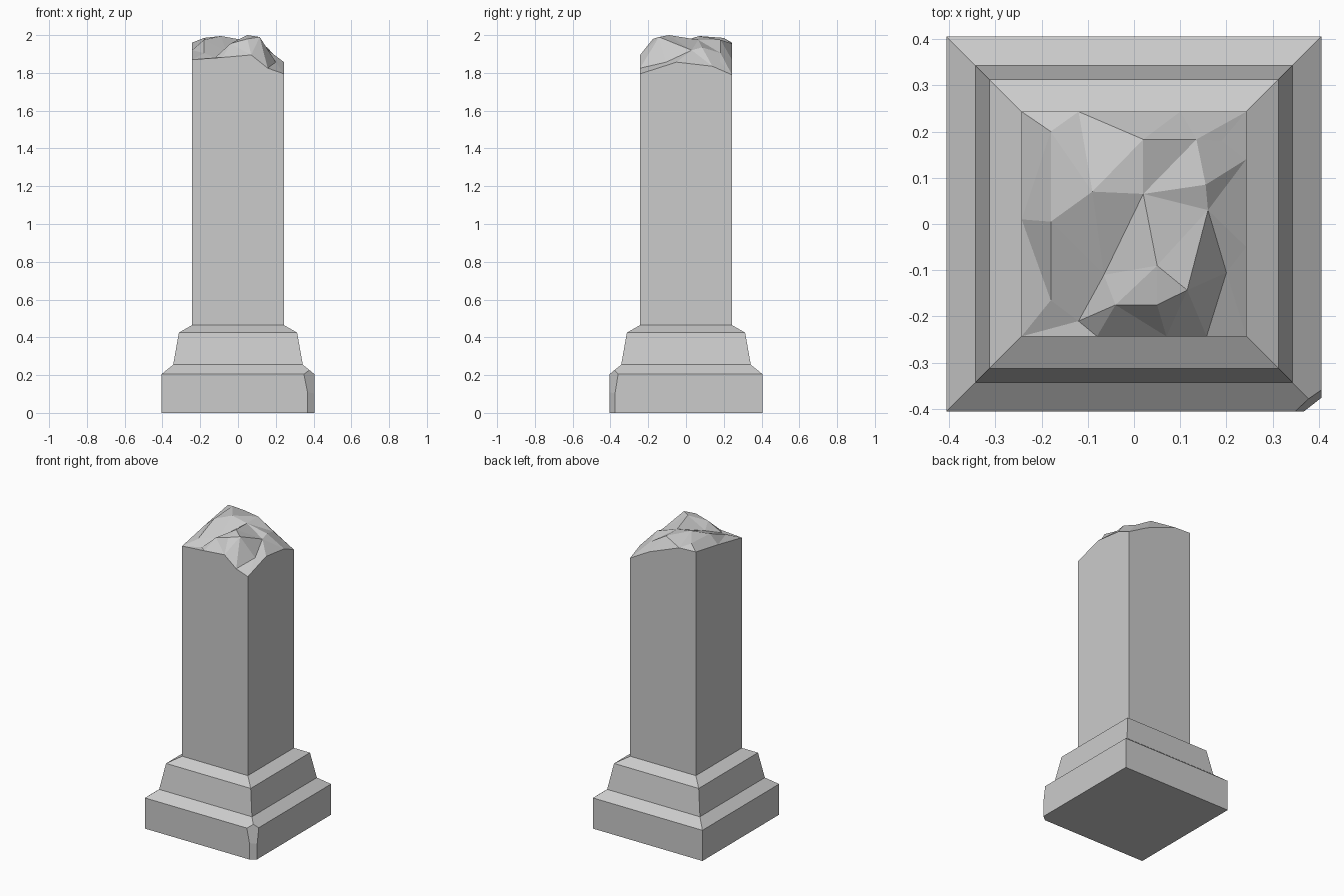
import bpy, bmesh
from mathutils import Vector
from mathutils.geometry import delaunay_2d_cdt

if "Cube" in bpy.data.objects:
    bpy.data.objects.remove(bpy.data.objects["Cube"])


def finish(name, bm):
    bmesh.ops.recalc_face_normals(bm, faces=bm.faces[:])
    me = bpy.data.meshes.new(name)
    bm.to_mesh(me)
    bm.free()
    ob = bpy.data.objects.new(name, me)
    bpy.context.collection.objects.link(ob)


# Stepped base: square rings of (half width, height)
bm = bmesh.new()
rings = []
for h, z in [(.405, 0), (.405, .205), (.343, .255), (.313, .425), (.243, .465)]:
    rings.append([bm.verts.new((x * h, y * h, z))
                  for x, y in ((-1, -1), (1, -1), (1, 1), (-1, 1))])
for a, b in zip(rings, rings[1:]):
    for i in range(4):
        j = (i + 1) % 4
        bm.faces.new((a[i], a[j], b[j], b[i]))
bm.faces.new(rings[0])
bm.faces.new(rings[-1])

# Chipped front right corner of the base
chips = [((.368, -.405, 0), (.405, -.376, 0), (.368, -.405, .2)),
         ((.350, -.405, .2), (.405, -.360, .2), (.370, -.405, .10))]
for tri in chips:
    p, q, r = map(Vector, tri)
    n = (q - p).cross(r - p).normalized()
    if n.x < 0:
        n = -n
    cut = bmesh.ops.bisect_plane(bm, geom=bm.verts[:] + bm.edges[:] + bm.faces[:],
                                 plane_co=p, plane_no=n, clear_outer=True)
    edges = [e for e in cut["geom_cut"] if isinstance(e, bmesh.types.BMEdge)]
    bmesh.ops.edgeloop_fill(bm, edges=edges)
finish("stepped_base", bm)

# Broken top: rim points anticlockwise from front left, then inner points
s = .243
rim = [(-s, -s, 1.87), (-.08, -s, 1.882), (.07, -s, 1.895), (.157, -s, 1.825),
       (s, -s, 1.795), (s, -.05, 1.857), (s, .14, 1.835),
       (s, s, 1.79), (.10, s, 1.87), (-.12, s, 1.955),
       (-s, s, 1.96), (-s, .01, 1.92)]
inner = dict(A=(-.18, .20, 1.985), B=(.02, .183, 1.975), C=(.135, .183, 1.905),
             D=(.19, .18, 1.86), E=(.155, .085, 1.935), F=(.16, .03, 1.92),
             G=(.02, .065, 1.975), H=(-.09, .07, 1.995), I=(-.18, .005, 1.975),
             J=(-.18, -.165, 1.905), K=(-.12, -.21, 1.882), L=(-.065, -.11, 1.92),
             M=(.05, -.09, 2.0), N=(-.04, -.175, 1.955), O=(.05, -.175, 1.98),
             P=(.115, -.143, 1.99), Q=(.20, -.105, 1.857))
pts = rim + list(inner.values())
n_rim = len(rim)
idx = {k: n_rim + i for i, k in enumerate(inner)}
creases = [(i, (i + 1) % n_rim) for i in range(n_rim)]
for path in ("GHIJKLG", "KNOPFECB", "NMG", "OMP", "LN", "FQ", "CD", "ED"):
    creases += [(idx[a], idx[b]) for a, b in zip(path, path[1:])]
creases += [(idx[k], i) for k, i in (("K", 0), ("J", 0), ("K", 1), ("N", 1), ("P", 3),
                                     ("Q", 3), ("Q", 5), ("C", 7), ("D", 7))]
flat = [Vector(p[:2]) for p in pts]
_, _, faces, orig, _, _ = delaunay_2d_cdt(flat, creases, [], 1, 1e-5)

# Square shaft up to the broken top
bm = bmesh.new()
top = [bm.verts.new(pts[o[0]]) for o in orig]
for f in faces:
    bm.faces.new([top[i] for i in f])
by_index = {o[0]: v for o, v in zip(orig, top)}
corners = [0, 4, 7, 10, 12]
foot = [bm.verts.new((pts[c][0], pts[c][1], .465)) for c in corners[:4]]
for i in range(4):
    run = [by_index[k % n_rim] for k in range(corners[i], corners[i + 1] + 1)]
    bm.faces.new([foot[i], foot[(i + 1) % 4]] + run[::-1])
bm.faces.new(foot)
finish("broken_shaft", bm)
